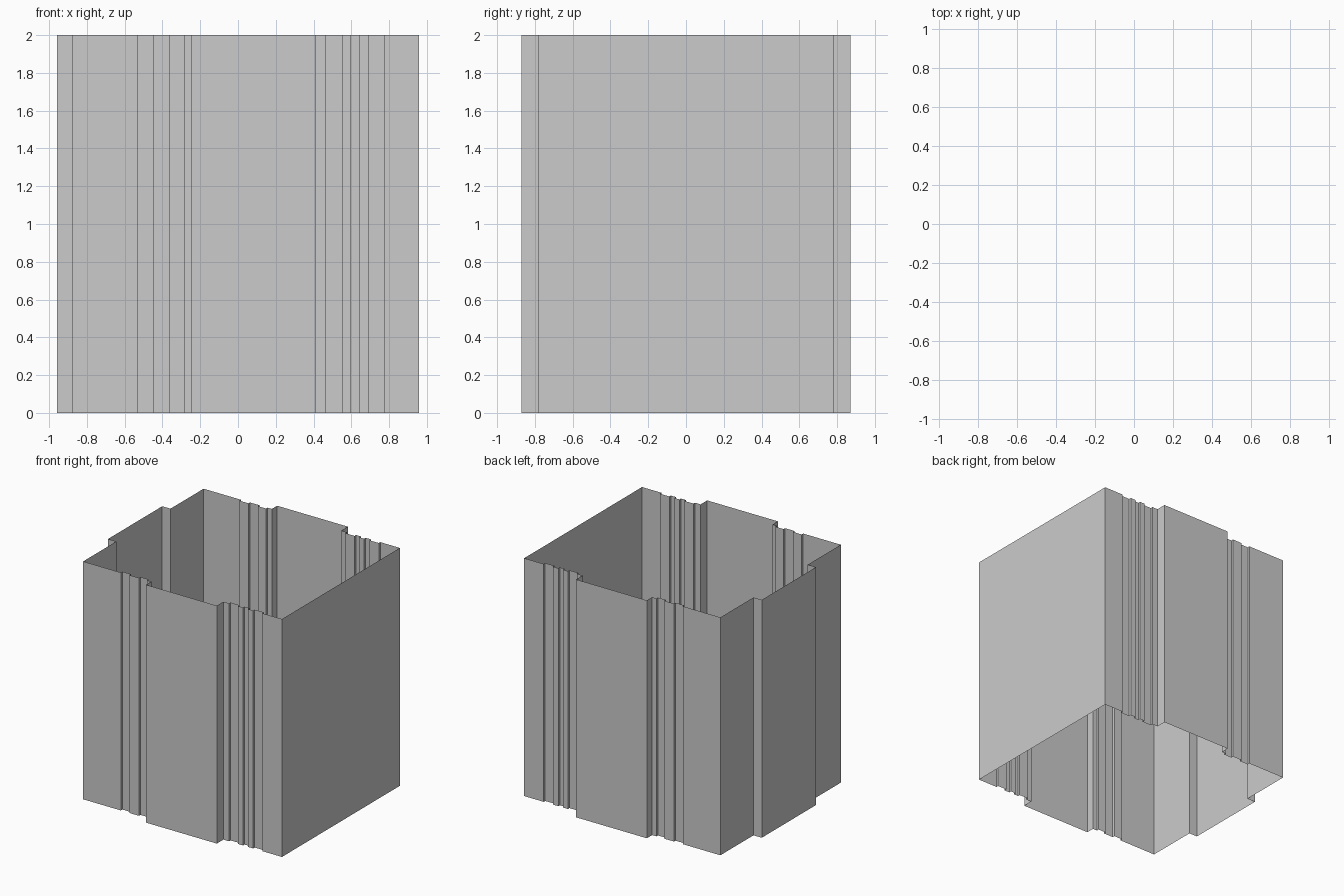
import bpy
import bmesh

if "Cube" in bpy.data.objects:
    bpy.data.objects.remove(bpy.data.objects["Cube"])

HEIGHT = 2.0
X = 0.957            # outermost x of left bay and right wall
LEFT_X = -0.88       # recessed part of left wall
BAY_Y = 0.87         # projecting central bay, front and back
LEFT_Y, RIGHT_Y = 0.80, 0.783
GROOVE = 0.02        # depth of shallow pilaster grooves


def wall_with_grooves(y, start, grooves, end):
    """Straight wall along x with rectangular grooves cut inward."""
    pts = [(start, -y)]
    for a, b in grooves:
        pts += [(a, -y), (a, -y + GROOVE), (b, -y + GROOVE), (b, -y)]
    return pts + [(end, -y)]


# Front half of the plan: left bay, left wing, central bay, right wing
half = [(-X, -0.36), (LEFT_X, -0.36)]
half += wall_with_grooves(LEFT_Y, LEFT_X, [(-0.53, -0.45), (-0.36, -0.285)], -0.245)
half += [(-0.245, -BAY_Y), (0.412, -BAY_Y)]
half += wall_with_grooves(RIGHT_Y, 0.412,
                          [(0.465, 0.55), (0.595, 0.64), (0.69, 0.775)], X)

# Mirror to the back to close the outline
outline = half + [(x, -y) for x, y in reversed(half)]

# Open shell: outline raised to full height, no floor or roof
bm = bmesh.new()
low = [bm.verts.new((x, y, 0)) for x, y in outline]
high = [bm.verts.new((x, y, HEIGHT)) for x, y in outline]
n = len(outline)
for i in range(n):
    j = (i + 1) % n
    bm.faces.new((low[i], low[j], high[j], high[i]))

mesh = bpy.data.meshes.new("building_walls")
bm.to_mesh(mesh)
bm.free()
bpy.context.collection.objects.link(bpy.data.objects.new("building_walls", mesh))
